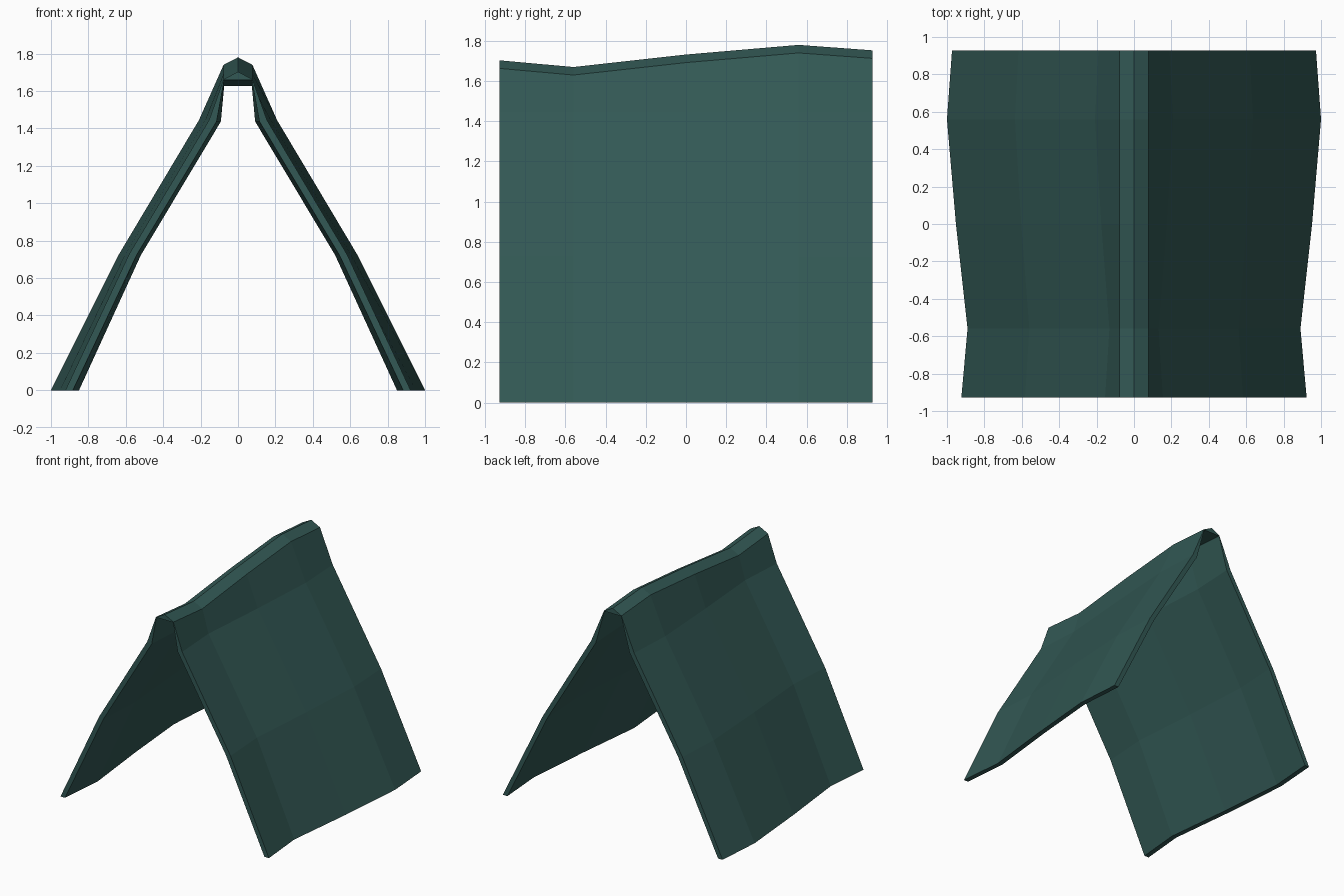
import bpy, bmesh

if "Cube" in bpy.data.objects:
    bpy.data.objects.remove(bpy.data.objects["Cube"])

teal = bpy.data.materials.new("dark teal canvas")
teal.diffuse_color = (0.032, 0.098, 0.089, 1.0)
teal.use_nodes = True
teal.node_tree.nodes["Principled BSDF"].inputs["Base Color"].default_value = teal.diffuse_color

# Stations along the length: (y, ripple)
STATIONS = [(-0.927, -0.022), (-0.56, -0.055), (0.0, 0.007), (0.56, 0.055), (0.927, 0.028)]


def section(w):
    """Closed cross-section of the bent sheet; w pushes the sides out and the ridge up."""
    k = 0.7 * w
    top = 1.685 + w
    right = [
        (0.077, top),               # ridge shoulder
        (0.170 + k, 1.445),         # outer side, top to foot
        (0.598 + k, 0.727),
        (0.945 + w, 0.0),
        (0.905 + w, 0.0),           # inner side, foot to top
        (0.558 + k, 0.722),
        (0.130 + k, 1.437),
        (0.074, top - 0.003),
    ]
    left = [(-x, z) for x, z in reversed(right)]
    return [(0.0, top + 0.04)] + right + left


# Folded roof sheet lofted through the stations
bm = bmesh.new()
rings = [[bm.verts.new((x, y, z)) for x, z in section(w)] for y, w in STATIONS]
for a, b in zip(rings, rings[1:]):
    n = len(a)
    for i in range(n):
        j = (i + 1) % n
        bm.faces.new((a[i], a[j], b[j], b[i]))

# End edges: a quad strip per panel plus the ridge cap triangle
for r in (rings[0], rings[-1]):
    for i in range(1, 4):
        bm.faces.new((r[i], r[i + 1], r[8 - i], r[9 - i]))
        bm.faces.new((r[17 - i], r[16 - i], r[9 + i], r[8 + i]))
    bm.faces.new((r[0], r[1], r[8], r[9], r[16]))
bmesh.ops.recalc_face_normals(bm, faces=bm.faces)

mesh = bpy.data.meshes.new("folded_sheet")
bm.to_mesh(mesh)
bm.free()
mesh.materials.append(teal)
sheet = bpy.data.objects.new("folded_sheet", mesh)
bpy.context.collection.objects.link(sheet)
